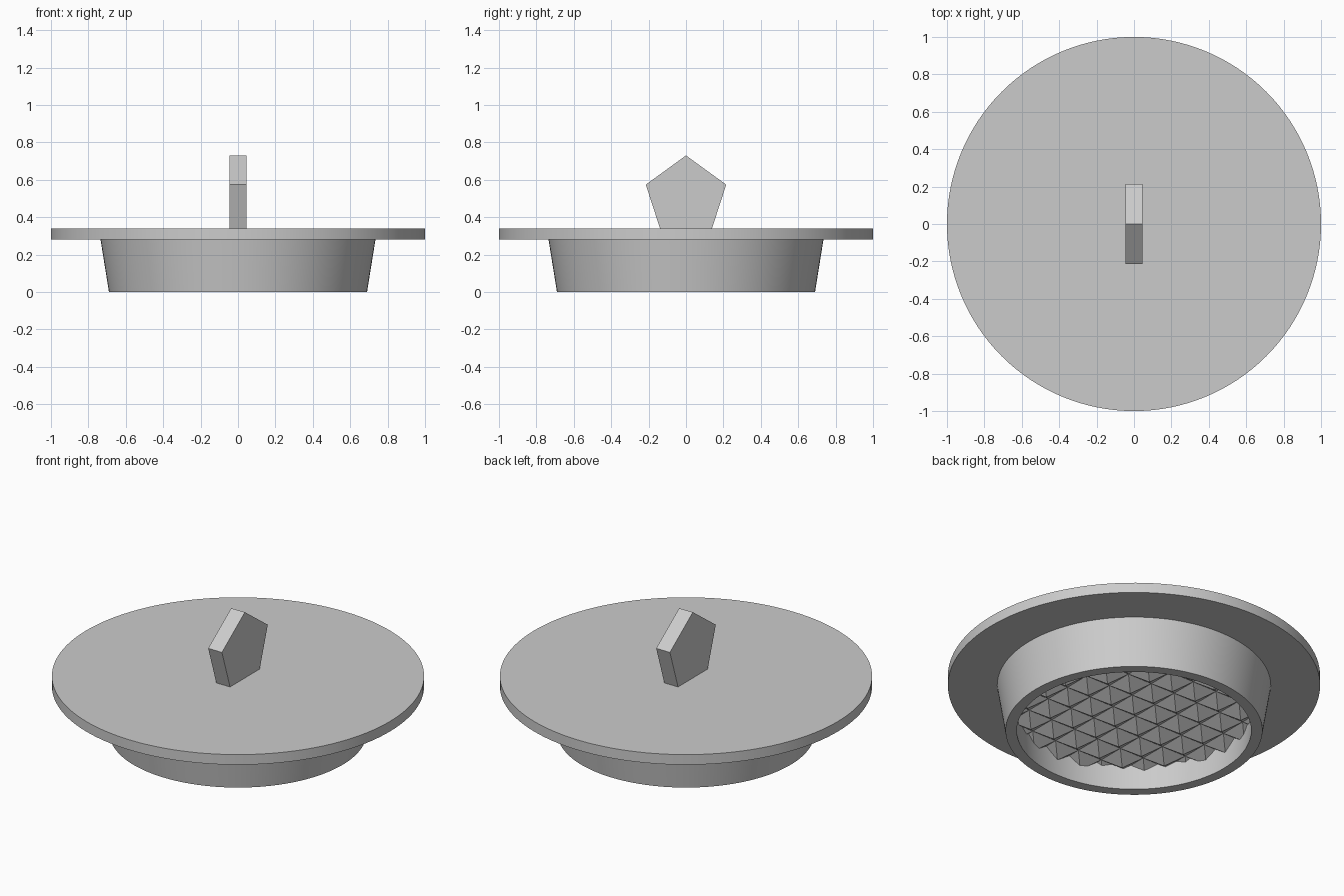
import bpy, bmesh, math
from mathutils import Vector, Matrix

cube = bpy.data.objects.get("Cube")
if cube:
    bpy.data.objects.remove(cube)

# Single flat material
grey = bpy.data.materials.new("light grey")
grey.use_nodes = True
colour = (0.6, 0.6, 0.6, 1)
grey.diffuse_color = colour
grey.node_tree.nodes["Principled BSDF"].inputs["Base Color"].default_value = colour


def make_object(name, bm):
    mesh = bpy.data.meshes.new(name)
    bm.to_mesh(mesh)
    bm.free()
    mesh.materials.append(grey)
    ob = bpy.data.objects.new(name, mesh)
    bpy.context.collection.objects.link(ob)
    return ob


# Lid plate and tapered collar, turned from one profile
def turned(name, profile, steps=128):
    bm = bmesh.new()
    verts = [bm.verts.new((r, 0, z)) for r, z in profile]
    edges = [bm.edges.new(pair) for pair in zip(verts, verts[1:])]
    bmesh.ops.spin(bm, geom=verts + edges, cent=(0, 0, 0), axis=(0, 0, 1),
                   angle=math.tau, steps=steps)
    bmesh.ops.remove_doubles(bm, verts=bm.verts, dist=1e-5)
    bmesh.ops.recalc_face_normals(bm, faces=bm.faces)
    ob = make_object(name, bm)
    bpy.ops.object.select_all(action='DESELECT')
    ob.select_set(True)
    bpy.context.view_layer.objects.active = ob
    bpy.ops.object.shade_smooth_by_angle(angle=math.radians(30))
    return ob


turned("lid_body", [(0, 0.34), (1, 0.34), (1, 0.28), (0.735, 0.28), (0.69, 0),
                    (0.63, 0), (0.645, 0.2), (0, 0.2)])

# Pentagonal knob, partly sunk into the lid
radius, centre, half = 0.226, 0.504, 0.045
bm = bmesh.new()
angles = [math.tau * i / 5 for i in range(5)]
face = bm.faces.new([bm.verts.new((-half, radius * math.sin(a), centre + radius * math.cos(a)))
                     for a in angles])
geom = bmesh.ops.extrude_face_region(bm, geom=[face])["geom"]
bmesh.ops.translate(bm, vec=(2 * half, 0, 0),
                    verts=[g for g in geom if isinstance(g, bmesh.types.BMVert)])
bmesh.ops.recalc_face_normals(bm, faces=bm.faces)
make_object("knob", bm)

# Underside field of small pyramids pointing down, trimmed to the collar
pitch, base_z, tip_z, trim = 0.16, 0.155, 0.1, 0.66
bm = bmesh.new()
for i in range(-5, 6):
    for j in range(-5, 6):
        x, y = i * pitch, j * pitch
        tip = bm.verts.new((x, y, tip_z))
        ring = [bm.verts.new((x + sx * pitch / 2, y + sy * pitch / 2, base_z))
                for sx, sy in ((-1, -1), (1, -1), (1, 1), (-1, 1))]
        for k in range(4):
            bm.faces.new((tip, ring[(k + 1) % 4], ring[k]))
bmesh.ops.remove_doubles(bm, verts=bm.verts, dist=1e-4)
for k in range(48):
    direction = Matrix.Rotation(math.tau * k / 48, 3, 'Z') @ Vector((1, 0, 0))
    bmesh.ops.bisect_plane(bm, geom=bm.verts[:] + bm.edges[:] + bm.faces[:],
                           plane_co=direction * trim, plane_no=direction, clear_outer=True)
make_object("gripping_pyramids", bm)
